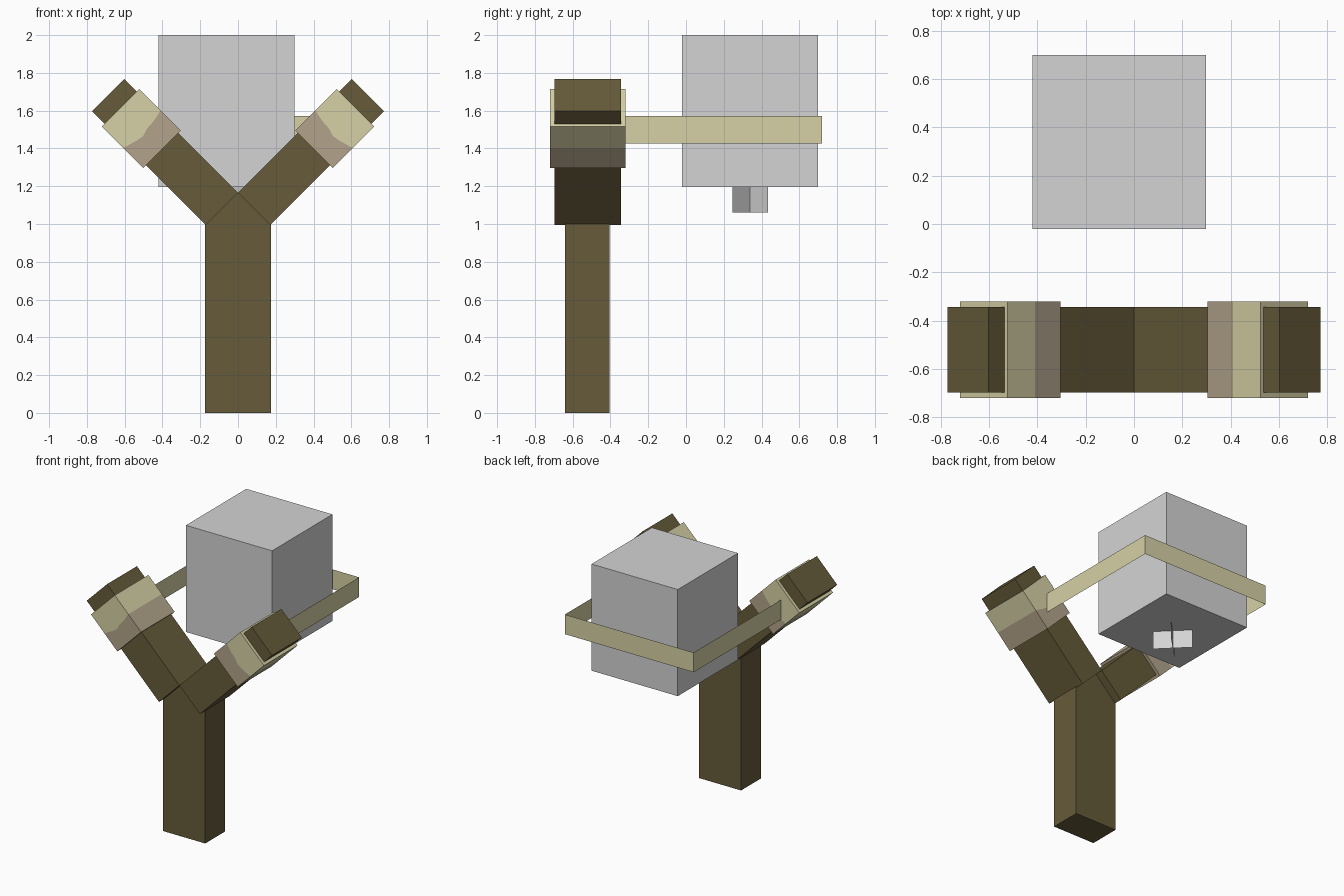
import bpy, bmesh
from mathutils import Vector

cube = bpy.data.objects.get("Cube")
if cube:
    bpy.data.objects.remove(cube, do_unlink=True)


def material(name, r, g, b):
    lin = [((c / 255 + 0.055) / 1.055) ** 2.4 for c in (r, g, b)] + [1.0]
    m = bpy.data.materials.new(name)
    m.diffuse_color = lin
    m.use_nodes = True
    bsdf = m.node_tree.nodes["Principled BSDF"]
    bsdf.inputs["Base Color"].default_value = lin
    bsdf.inputs["Roughness"].default_value = 0.9
    return m


wood = material("dark wood", 102, 91, 58)
cream = material("cream band", 214, 209, 166)
taupe = material("taupe band", 178, 164, 139)
grey = material("light grey", 212, 212, 212)


def finish(name, bm, mats, recalc=True):
    bmesh.ops.remove_doubles(bm, verts=bm.verts, dist=0.0001)
    if recalc:
        bmesh.ops.recalc_face_normals(bm, faces=bm.faces)
    me = bpy.data.meshes.new(name)
    bm.to_mesh(me)
    bm.free()
    for m in mats:
        me.materials.append(m)
    ob = bpy.data.objects.new(name, me)
    bpy.context.collection.objects.link(ob)
    return ob


def add_prism(bm, pts, y0, y1, mat=0, open_edges=()):
    """Extrude an (x, z) outline from y0 to y1, leaving listed sides open."""
    front = [bm.verts.new((x, y0, z)) for x, z in pts]
    back = [bm.verts.new((x, y1, z)) for x, z in pts]
    faces = [bm.faces.new(front), bm.faces.new(back[::-1])]
    n = len(pts)
    for i in range(n):
        if i not in open_edges:
            j = (i + 1) % n
            faces.append(bm.faces.new((front[j], front[i], back[i], back[j])))
    for f in faces:
        f.material_index = mat


def prism(name, pts, y0, y1, mat):
    bm = bmesh.new()
    add_prism(bm, pts, y0, y1)
    return finish(name, bm, [mat])


def rect(x0, x1, z0, z1):
    return [(x0, z0), (x1, z0), (x1, z1), (x0, z1)]


# Handle, its top buried between the fork arms
prism("handle", rect(-0.175, 0.175, 0, 1.165), -0.64, -0.405, wood)

# Fork arms and their two-tone wrappings
ALONG = Vector((-0.7071, -0.7071))   # towards the base of the arm
ACROSS = Vector((-0.7071, 0.7071))   # towards the inside of the fork
HU, HV = 0.155, 0.14
SPLIT = [(0.005, HV), (0.018, 0.075), (0.022, 0.02), (0.035, -0.02),
         (0.028, -0.06), (0.005, -HV)]

for side, s in (("left", 1), ("right", -1)):
    arm = [(0, 1.165), (0.17, 0.995), (0.772, 1.597), (0.602, 1.767)]
    prism(side + "_arm", [(s * x, z) for x, z in arm], -0.697, -0.343, wood)

    def place(uv):
        p = Vector((0.512, 1.505)) + ALONG * uv[0] + ACROSS * uv[1]
        return (s * p.x, p.y)

    outer = SPLIT + [(-HU, -HV), (-HU, HV)]
    inner = SPLIT + [(HU, -HV), (HU, HV)]
    gap = range(len(SPLIT) - 1)
    bm = bmesh.new()
    add_prism(bm, [place(p) for p in outer], -0.72, -0.32, 0, gap)
    add_prism(bm, [place(p) for p in inner], -0.72, -0.32, 1, gap)
    finish(side + "_wrapping", bm, [cream, taupe])

# Elastic strap: a thin ribbon running behind the block
path = [(0.505, -0.33), (0.505, 0.72), (-0.568, 0.72), (-0.568, -0.33)]
bm = bmesh.new()
low = [bm.verts.new((x, y, 1.425)) for x, y in path]
high = [bm.verts.new((x, y, 1.573)) for x, y in path]
for i in range(3):
    bm.faces.new((low[i], low[i + 1], high[i + 1], high[i]))
finish("elastic_strap", bm, [cream], recalc=False)

# Block held in the strap
prism("block", rect(-0.42, 0.298, 1.197, 2.0), -0.02, 0.698, grey)

# Crossed diagonal plates under the block
bm = bmesh.new()
cx, cy, r = -0.06, 0.34, 0.095
for d in (1, -1):
    ends = [(cx - r, cy - d * r), (cx + r, cy + d * r)]
    a, b = ends
    bm.faces.new([bm.verts.new(p) for p in (
        (*a, 1.06), (*b, 1.06), (*b, 1.197), (*a, 1.197))])
finish("crossed_plates", bm, [grey], recalc=False)
